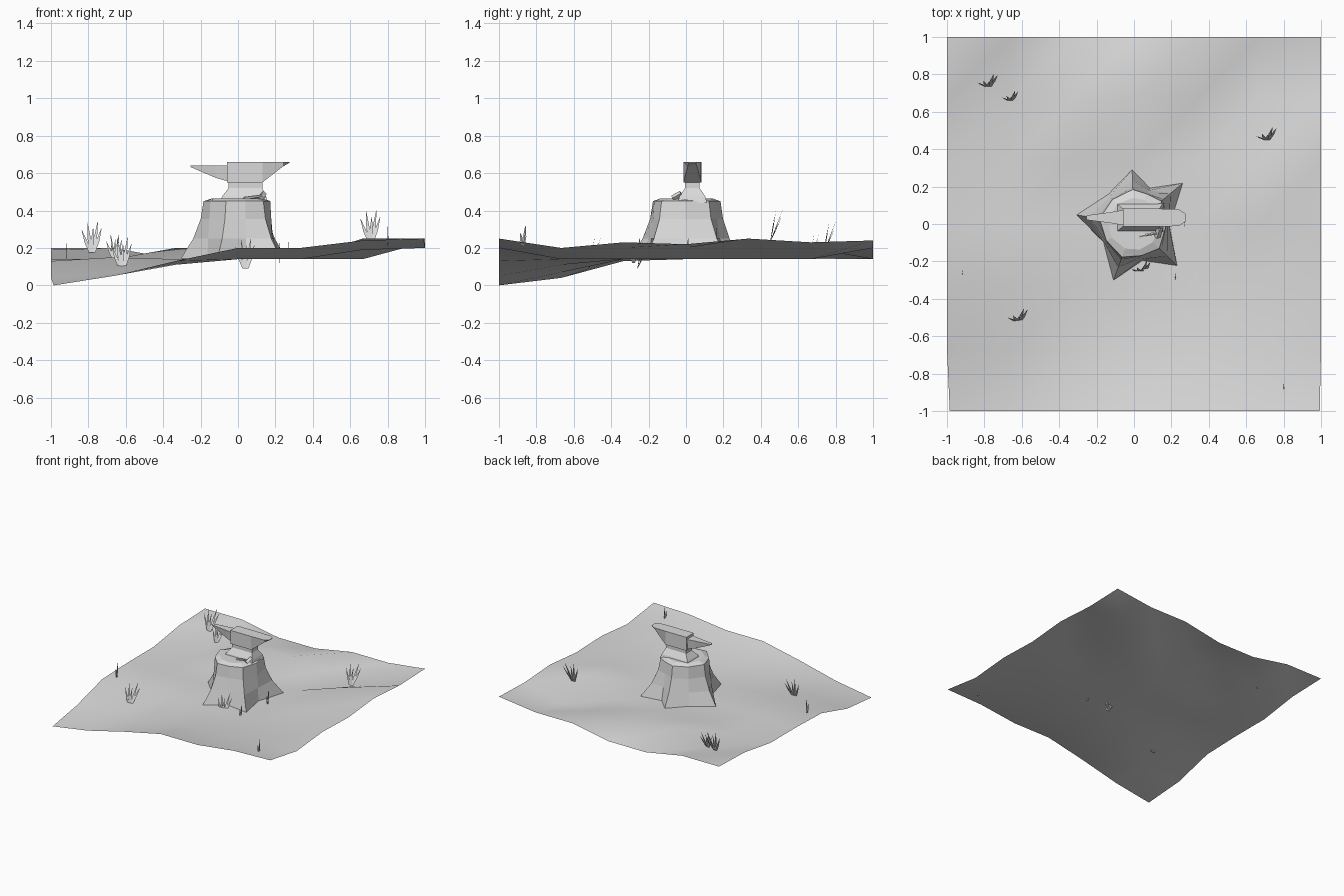
import bpy, bmesh, math
from mathutils import Vector

cube = bpy.data.objects.get("Cube")
if cube:
    bpy.data.objects.remove(cube)

grey = bpy.data.materials.new("plain grey")
grey.use_nodes = True
COLOUR = (0.7, 0.7, 0.7, 1)
grey.diffuse_color = COLOUR
grey.node_tree.nodes["Principled BSDF"].inputs["Base Color"].default_value = COLOUR


def finish(name, bm, smooth=False, normals=True):
    if normals:
        bmesh.ops.recalc_face_normals(bm, faces=bm.faces)
    for face in bm.faces:
        face.smooth = smooth
    mesh = bpy.data.meshes.new(name)
    bm.to_mesh(mesh)
    bm.free()
    mesh.materials.append(grey)
    obj = bpy.data.objects.new(name, mesh)
    bpy.context.collection.objects.link(obj)
    return obj


def loft(bm, rings):
    """Join successive loops of points into a capped solid."""
    loops = [[bm.verts.new(p) for p in ring] for ring in rings]
    for low, high in zip(loops, loops[1:]):
        for i in range(len(low)):
            j = (i + 1) % len(low)
            bm.faces.new((low[i], low[j], high[j], high[i]))
    bm.faces.new(loops[0][::-1])
    bm.faces.new(loops[-1])


def section_x(x, low, high, half_low, half_high, mid):
    return [(x, mid - half_low, low), (x, mid + half_low, low),
            (x, mid + half_high, high), (x, mid - half_high, high)]


def section_z(z, x0, x1, y0, y1):
    return [(x0, y0, z), (x1, y0, z), (x1, y1, z), (x0, y1, z)]


# Rolling ground sheet: heights in hundredths, front row first
HEIGHTS = ["00 05 13 20 20 24 25",
           "04 07 11 14 14 19 20",
           "13 15 14 14 14 20 23",
           "14 14 14 14 14 20 22",
           "14 14 14 14 14 25 25",
           "19 14 20 20 18 14 23",
           "20 20 14 14 20 20 24"]
bm = bmesh.new()
grid = []
for r, row in enumerate(HEIGHTS):
    cells = [int(h) / 100 for h in row.split()]
    grid.append([bm.verts.new((c / 3 - 1, r / 3 - 1, z)) for c, z in enumerate(cells)])
grid[0][0].co.x = -0.985
grid[0][-1].co.x = 0.993
for r in range(6):
    for c in range(6):
        near, far = grid[r][c], grid[r + 1][c + 1]
        bm.faces.new((near, grid[r][c + 1], far))
        bm.faces.new((near, far, grid[r + 1][c]))
finish("ground", bm, smooth=True, normals=False)

# Stump with five flared roots: angle and reach of each root, and of the hollow after it
ROOTS = [(40, 0.34), (66, 0.21), (92, 0.29), (131, 0.21), (171, 0.31),
         (211, 0.19), (250, 0.32), (283, 0.2), (316, 0.32), (358, 0.19)]


def stump_ring(z, flare, radius):
    ring = []
    for angle, reach in ROOTS:
        a = math.radians(angle)
        d = radius + (reach - radius) * flare
        ring.append((d * math.cos(a), d * math.sin(a), z))
    return ring


bm = bmesh.new()
loft(bm, [stump_ring(0.143, 1, 0.18), stump_ring(0.25, 0.46, 0.185),
          stump_ring(0.355, 0.2, 0.175), stump_ring(0.45, 0.12, 0.17),
          stump_ring(0.465, 0, 0.14)])
finish("stump", bm)

# Anvil: flared foot and waist, head with tapered heel, then horn
MID = 0.034
bm = bmesh.new()
loft(bm, [section_z(0.44, -0.1, 0.16, -0.045, 0.113),
          section_z(0.475, -0.085, 0.15, -0.035, 0.103),
          section_z(0.52, -0.05, 0.13, -0.005, 0.073),
          section_z(0.56, -0.05, 0.13, -0.005, 0.073)])
finish("anvil_foot", bm)

bm = bmesh.new()
loft(bm, [section_x(-0.06, 0.55, 0.66, 0.048, 0.048, MID),
          section_x(0.13, 0.55, 0.66, 0.048, 0.048, MID),
          section_x(0.24, 0.635, 0.66, 0.025, 0.045, MID),
          section_x(0.275, 0.655, 0.66, 0.018, 0.022, MID)])
finish("anvil_head", bm)

bm = bmesh.new()
loft(bm, [section_x(-0.255, 0.633, 0.64, 0.008, 0.012, MID),
          section_x(-0.12, 0.575, 0.64, 0.022, 0.03, MID),
          section_x(-0.05, 0.555, 0.64, 0.03, 0.042, MID)])
finish("anvil_horn", bm)


# Hammer lying on the stump
def rod(name, start, end, radius, sides):
    start, end = Vector(start), Vector(end)
    bm = bmesh.new()
    bmesh.ops.create_cone(bm, cap_ends=True, segments=sides, radius1=radius,
                          radius2=radius, depth=(end - start).length)
    turn = (end - start).to_track_quat("Z", "Y").to_matrix().to_4x4()
    turn.translation = (start + end) / 2
    bmesh.ops.transform(bm, matrix=turn, verts=bm.verts)
    finish(name, bm)


rod("hammer_handle", (0.03, -0.065, 0.465), (0.14, -0.045, 0.48), 0.008, 6)
rod("hammer_head", (0.125, -0.07, 0.465), (0.137, -0.025, 0.49), 0.017, 4)


# Grass: narrow faceted blades fanned out and leaning back
def grass(name, base, blades, size, width_axis, depth_axis):
    bm = bmesh.new()
    for offset, lean, back, height in blades:
        root = base + width_axis * offset * size
        tip = base + (width_axis * lean + depth_axis * back) * size
        tip.z += height * size
        rings = []
        for t, width in ((0, 0.005), (0.45, 0.009), (1, 0.001)):
            c = root.lerp(tip, t)
            w = width_axis * width * size
            rings.append([c - w, c + w, c + depth_axis * width * size * 0.4])
        loft(bm, rings)
    finish(name, bm)


X, Y = Vector((1, 0, 0)), Vector((0, 1, 0))
FAN = [(-0.012, -0.055, 0.02, 0.12), (-0.007, -0.025, 0.03, 0.16), (0, 0.005, 0.025, 0.13),
       (0.007, 0.03, 0.065, 0.165), (0.012, 0.05, 0.06, 0.13)]
PAIR = [(-0.003, -0.015, 0, 0.07), (0.003, 0.012, 0, 0.11)]
CLUMPS = [(-0.78, 0.735, 0.175, 1), (-0.66, 0.66, 0.14, 0.8), (0.71, 0.45, 0.235, 1),
          (-0.62, -0.52, 0.09, 1), (0.04, -0.26, 0.09, 0.95)]
for i, (x, y, z, size) in enumerate(CLUMPS):
    grass(f"grass_clump_{i + 1}", Vector((x, y, z)), FAN, size, X, Y)
SPRIGS = [(-0.92, -0.26, 0.14), (0.8, -0.87, 0.21), (0.27, 0, 0.14), (0.22, -0.28, 0.12)]
for i, (x, y, z) in enumerate(SPRIGS):
    grass(f"grass_sprig_{i + 1}", Vector((x, y, z)), PAIR, 1, Y, X)
